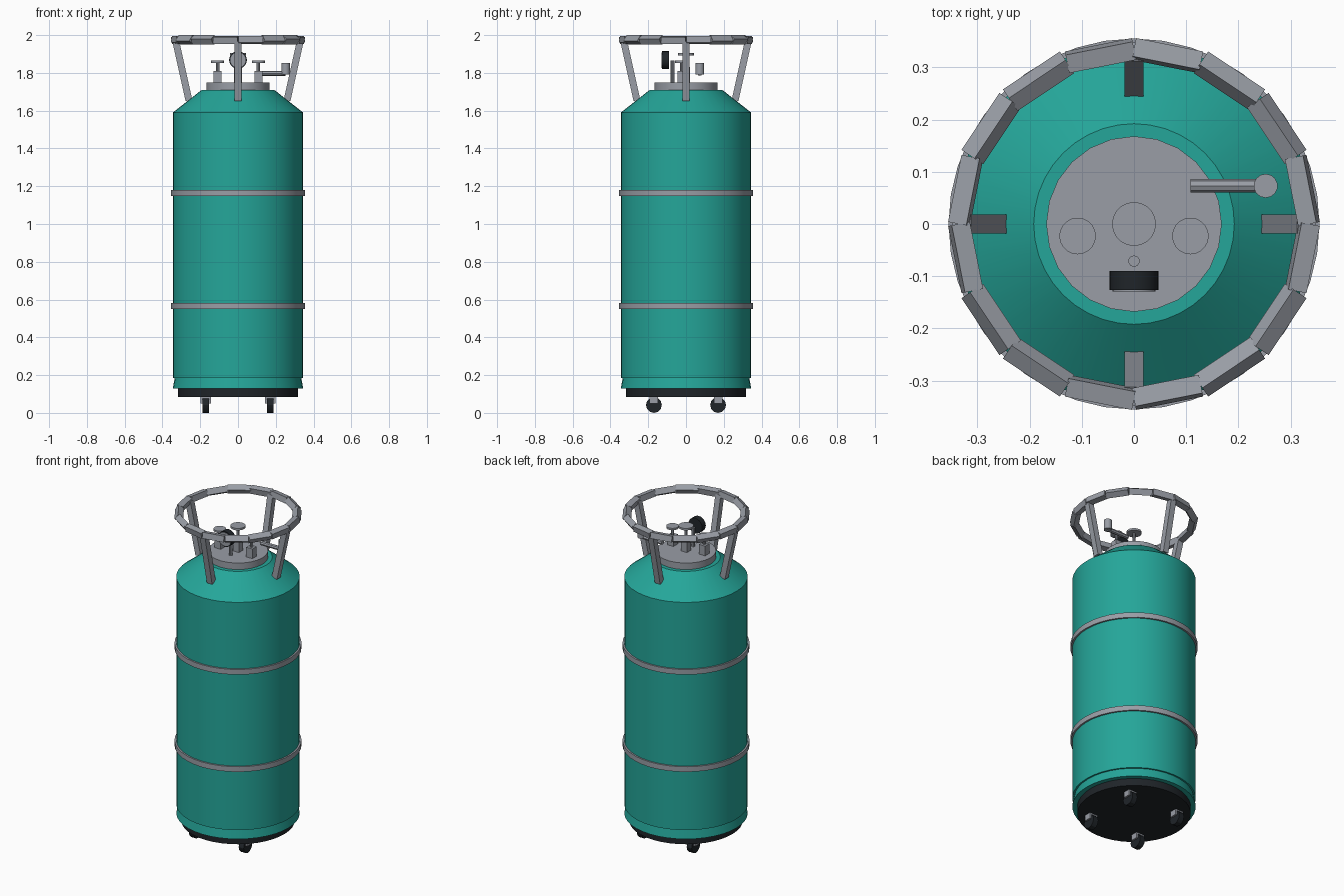
import bpy
from mathutils import Vector
from math import cos, sin, pi, radians

if "Cube" in bpy.data.objects:
    bpy.data.objects.remove(bpy.data.objects["Cube"])


def mat(name, rgb):
    m = bpy.data.materials.new(name)
    m.diffuse_color = (*rgb, 1)
    m.use_nodes = True
    m.node_tree.nodes["Principled BSDF"].inputs["Base Color"].default_value = m.diffuse_color
    return m


TEAL = mat("teal paint", (0.018, 0.38, 0.32))
STEEL = mat("grey steel", (0.32, 0.34, 0.38))
BLACK = mat("black rubber", (0.014, 0.018, 0.022))


def finish(name, m, smooth=False):
    o = bpy.context.object
    o.name = name
    o.data.materials.append(m)
    if smooth:
        bpy.ops.object.shade_smooth_by_angle(angle=radians(30))
    return o


def cone(name, x, y, z0, z1, r0, r1, m, n=32):
    bpy.ops.mesh.primitive_cone_add(vertices=n, radius1=r0, radius2=r1, depth=z1 - z0,
                                    location=(x, y, (z0 + z1) / 2))
    return finish(name, m, n > 12)


def cyl(name, x, y, z0, z1, r, m, n=32):
    return cone(name, x, y, z0, z1, r, r, m, n)


def side_cyl(name, loc, r, depth, rot, m, n):
    bpy.ops.mesh.primitive_cylinder_add(vertices=n, radius=r, depth=depth, location=loc, rotation=rot)
    return finish(name, m, n > 8)


def box(name, loc, size, m):
    bpy.ops.mesh.primitive_cube_add(size=1, location=loc)
    o = finish(name, m)
    o.scale = size
    return o


def beam(name, a, b, w, m):
    # square bar between two points
    a, b = Vector(a), Vector(b)
    o = box(name, (a + b) / 2, (w, w, (b - a).length), m)
    o.rotation_mode = 'QUATERNION'
    o.rotation_quaternion = Vector((0, 0, 1)).rotation_difference(b - a)


# tank: shell with sloped shoulder, from a turned profile
profile = [(0.345, 0.185), (0.345, 1.59), (0.192, 1.71)]
N = 40
verts = [(r * cos(2 * pi * i / N), r * sin(2 * pi * i / N), z) for r, z in profile for i in range(N)]
faces = [(k * N + i, k * N + (i + 1) % N, (k + 1) * N + (i + 1) % N, (k + 1) * N + i)
         for k in range(2) for i in range(N)]
faces += [tuple(reversed(range(N))), tuple(range(2 * N, 3 * N))]
mesh = bpy.data.meshes.new("tank_shell")
mesh.from_pydata(verts, [], faces)
shell = bpy.data.objects.new("tank_shell", mesh)
bpy.context.collection.objects.link(shell)
bpy.context.view_layer.objects.active = shell
shell.select_set(True)
finish("tank_shell", TEAL, True)

# foot skirt, base and bands
cone("foot_skirt", 0, 0, 0.13, 0.186, 0.345, 0.335, TEAL, 40)
cyl("base_plate", 0, 0, 0.085, 0.13, 0.317, BLACK, 40)
for i, z in enumerate((0.565, 1.165)):
    cyl(f"band_{i}", 0, 0, z - 0.016, z + 0.016, 0.355, STEEL, 40)

# casters
for sx in (-1, 1):
    for sy in (-1, 1):
        x, y = 0.17 * sx, 0.17 * sy
        box("caster_fork", (x, y, 0.068), (0.055, 0.045, 0.036), STEEL)
        side_cyl("caster_wheel", (x, y, 0.042), 0.042, 0.034, (0, pi / 2, 0), BLACK, 12)

# guard ring and its legs
R, RZ, W = 0.335, 1.975, 0.036
ring = [(R * cos(i * pi / 8), R * sin(i * pi / 8), RZ) for i in range(16)]
for i in range(16):
    beam(f"guard_ring_{i}", ring[i], ring[(i + 1) % 16], W, STEEL)
for i in range(4):
    c, s = round(cos(i * pi / 2)), round(sin(i * pi / 2))
    beam(f"guard_leg_{i}", (0.26 * c, 0.26 * s, 1.655), (0.33 * c, 0.33 * s, 1.97), W, STEEL)

# neck plate
cyl("neck_plate", 0, 0, 1.705, 1.75, 0.168, STEEL, 24)

# valves with handwheels
for name, x, y, zb, zt, rw in (("left", -0.108, -0.023, 1.81, 1.865, 0.035),
                               ("right", 0.108, -0.023, 1.81, 1.865, 0.035),
                               ("centre", 0, 0, 1.83, 1.905, 0.042)):
    box(f"{name}_valve_body", (x, y, (1.745 + zb) / 2), (0.042, 0.042, zb - 1.745), STEEL)
    cyl(f"{name}_valve_stem", x, y, zb - 0.01, zt - 0.005, 0.009, STEEL, 8)
    cyl(f"{name}_handwheel", x, y, zt - 0.012, zt, rw, STEEL, 20)

# pressure gauge on its post
cyl("gauge_post", 0, -0.071, 1.745, 1.865, 0.011, STEEL, 10)
side_cyl("gauge_case", (0, -0.108, 1.868), 0.047, 0.036, (pi / 2, 0, 0), BLACK, 20)
side_cyl("gauge_dial", (0, -0.1275, 1.868), 0.041, 0.004, (pi / 2, 0, 0), STEEL, 20)

# outlet pipe and its upright cap
side_cyl("outlet_pipe", (0.18, 0.073, 1.797), 0.013, 0.144, (0, pi / 2, 0), STEEL, 8)
cyl("outlet_cap", 0.252, 0.073, 1.792, 1.852, 0.023, STEEL, 14)
